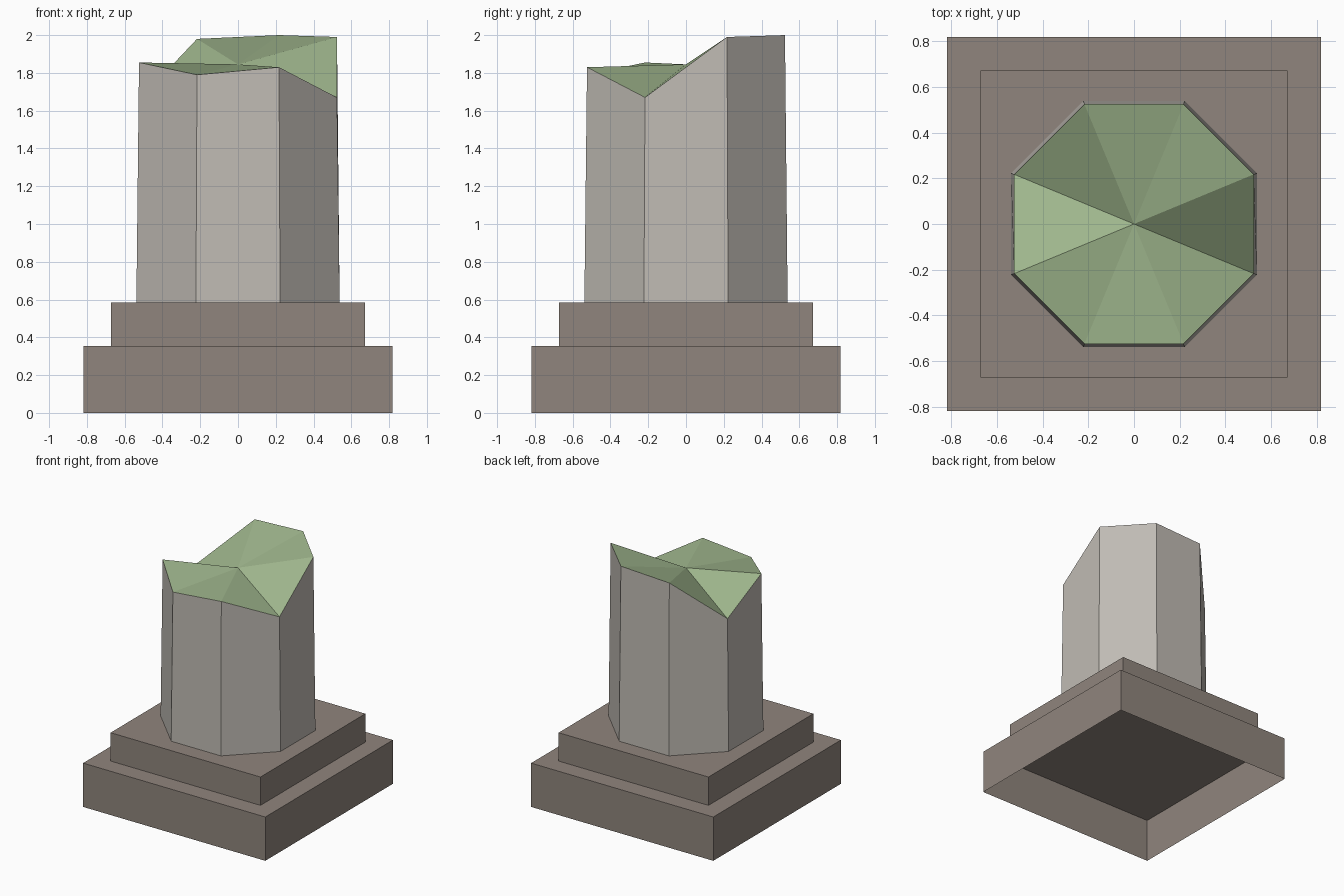
import bpy
from math import pi, cos, sin

if "Cube" in bpy.data.objects:
    bpy.data.objects.remove(bpy.data.objects["Cube"])


def material(name, rgb):
    m = bpy.data.materials.new(name)
    m.diffuse_color = (*rgb, 1.0)
    m.use_nodes = True
    m.node_tree.nodes["Principled BSDF"].inputs["Base Color"].default_value = m.diffuse_color
    return m


STONE_DARK = material("dark_stone", (0.279, 0.235, 0.205))
STONE_LIGHT = material("light_stone", (0.527, 0.497, 0.456))
MOSS = material("moss_green", (0.342, 0.462, 0.262))


def ring(radius, sides, heights):
    """Ring of points with flat sides facing the axes, counter-clockwise from +x."""
    return [(radius * cos((i + 0.5) * 2 * pi / sides),
             radius * sin((i + 0.5) * 2 * pi / sides), heights[i])
            for i in range(sides)]


def walls(n):
    return [(i, (i + 1) % n, (i + 1) % n + n, i + n) for i in range(n)]


def add(name, verts, faces, mats):
    me = bpy.data.meshes.new(name)
    me.from_pydata(verts, [], faces)
    for m in mats:
        me.materials.append(m)
    me.update()
    ob = bpy.data.objects.new(name, me)
    bpy.context.collection.objects.link(ob)
    return ob


def slab(name, half, z0, z1):
    """Square block, open underneath."""
    r = half * 2 ** 0.5
    verts = ring(r, 4, [z0] * 4) + ring(r, 4, [z1] * 4)
    add(name, verts, walls(4) + [(4, 5, 6, 7)], [STONE_DARK])


# Stepped square plinth
slab("lower_plinth", 0.817, 0.0, 0.355)
slab("upper_plinth", 0.672, 0.355, 0.585)

# Broken octagonal shaft with a mossy, jagged top
APOTHEM = cos(pi / 8)
break_heights = [1.99, 2.0, 1.98, 1.655, 1.855, 1.79, 1.83, 1.67]
verts = ring(0.538 / APOTHEM, 8, [0.585] * 8)
verts += ring(0.524 / APOTHEM, 8, break_heights)
verts.append((0, 0, 1.845))
cap = [(8 + i, 8 + (i + 1) % 8, 16) for i in range(8)]
shaft = add("broken_shaft", verts, walls(8) + cap, [STONE_LIGHT, MOSS])
for p in shaft.data.polygons:
    p.material_index = 1 if len(p.vertices) == 3 else 0
